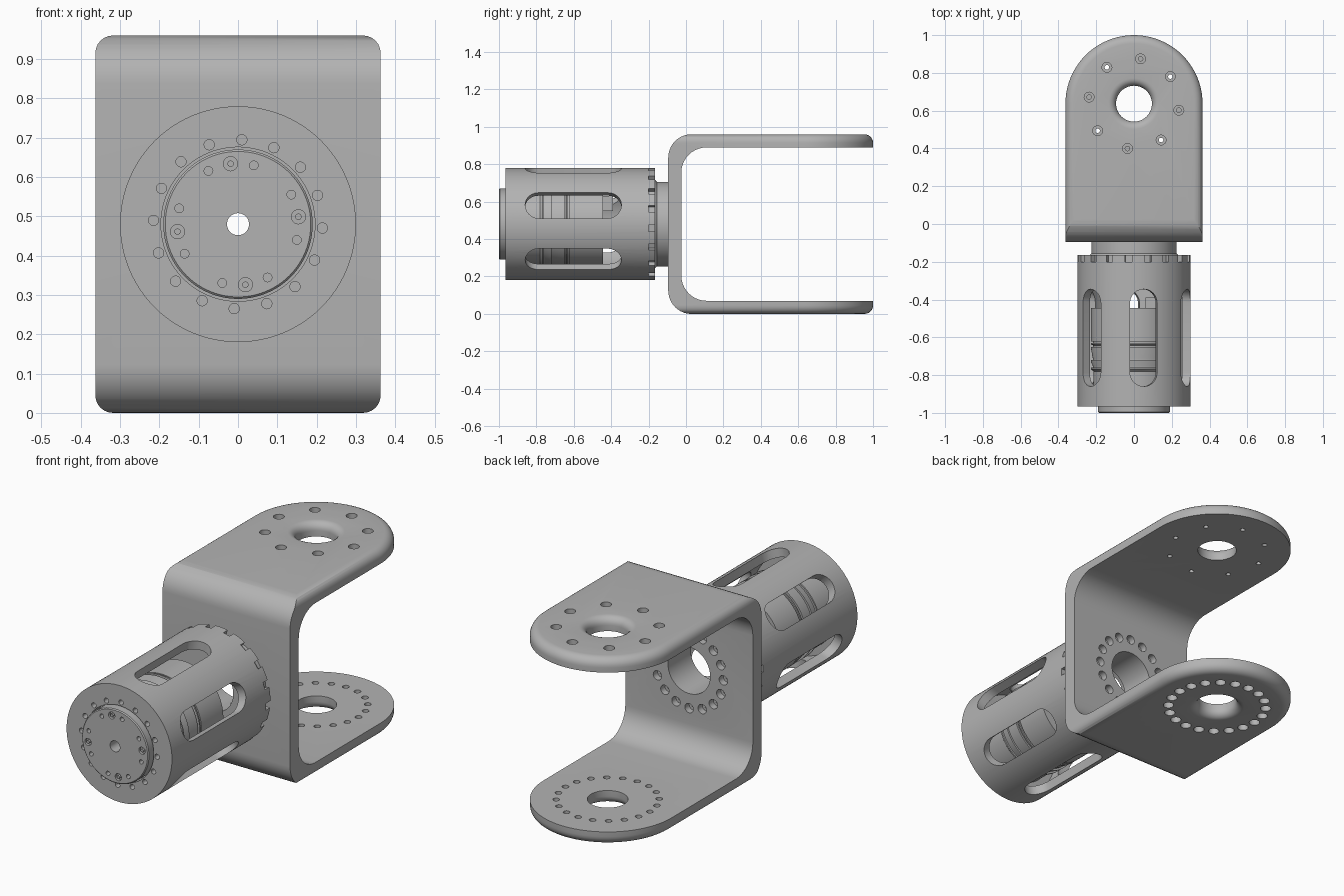
import bpy, bmesh
from math import sin, cos, pi, radians
from mathutils import Matrix, Vector

if "Cube" in bpy.data.objects:
    bpy.data.objects.remove(bpy.data.objects["Cube"])

GREY = bpy.data.materials.new("machined_grey")
GREY.use_nodes = True
GREY.diffuse_color = (0.45, 0.45, 0.45, 1)
GREY.node_tree.nodes["Principled BSDF"].inputs["Base Color"].default_value = GREY.diffuse_color

MID = 0.48        # height of the drum axis
PIVOT = 0.637     # y of the arm pivot
HALF = 0.363      # half width of the bracket
TOP = 0.96


def frame(x_axis, y_axis, z_axis, origin=(0, 0, 0)):
    m = Matrix((x_axis, y_axis, z_axis)).transposed().to_4x4()
    m.translation = Vector(origin)
    return m


def along_y(x=0, z=MID):
    return frame((1, 0, 0), (0, 0, -1), (0, 1, 0), (x, 0, z))


def along_z(x, y):
    return Matrix.Translation((x, y, 0))


def radial(a):
    c, s = cos(a), sin(a)
    return frame((0, 1, 0), (-s, 0, c), (c, 0, s), (0, 0, MID))


def arc(cx, cy, r, start, end, n=10):
    angles = [radians(start + (end - start) * i / n) for i in range(n + 1)]
    return [(cx + r * cos(a), cy + r * sin(a)) for a in angles]


def lathe(bm, profile, matrix, seg=24, closed=False):
    """Spin (radius, height) points; closed profiles make tubes."""
    rings = []
    for r, h in profile:
        n = 1 if r == 0 else seg
        rings.append([bm.verts.new(matrix @ Vector((r * cos(2 * pi * i / seg), r * sin(2 * pi * i / seg), h)))
                      for i in range(n)])
    pairs = list(zip(rings, rings[1:])) + ([(rings[-1], rings[0])] if closed else [])
    for a, b in pairs:
        for i in range(seg):
            j = (i + 1) % seg
            quad = [a[i % len(a)], a[j % len(a)], b[j % len(b)], b[i % len(b)]]
            bm.faces.new(list(dict.fromkeys(quad)))


def rod(bm, r, h0, h1, matrix, seg=24):
    lathe(bm, [(0, h0), (r, h0), (r, h1), (0, h1)], matrix, seg)


def prism(bm, outline, h0, h1, matrix):
    low, high = [[bm.verts.new(matrix @ Vector((x, y, h))) for x, y in outline] for h in (h0, h1)]
    caps = [bm.faces.new(low), bm.faces.new(high)]
    for i in range(len(low)):
        j = (i + 1) % len(low)
        bm.faces.new([low[i], low[j], high[j], high[i]])
    return caps


def finish(name, bm):
    bmesh.ops.recalc_face_normals(bm, faces=bm.faces)
    mesh = bpy.data.meshes.new(name)
    bm.to_mesh(mesh)
    bm.free()
    mesh.materials.append(GREY)
    obj = bpy.data.objects.new(name, mesh)
    bpy.context.collection.objects.link(obj)
    return obj


def combine(obj, bm, operation="DIFFERENCE"):
    cutter = finish("cutter", bm)
    cutter.hide_render = True
    mod = obj.modifiers.new("cut", "BOOLEAN")
    mod.operation, mod.solver, mod.object = operation, "EXACT", cutter
    bpy.context.view_layer.objects.active = obj
    bpy.ops.object.modifier_apply(modifier=mod.name)
    bpy.data.objects.remove(cutter)


def circle(count, r, phase=0):
    angles = [radians(phase) + 2 * pi * i / count for i in range(count)]
    return [(r * cos(a), r * sin(a)) for a in angles]


# Bracket: rounded slab trimmed to a bent U section
bm = bmesh.new()
slab = arc(0, PIVOT, HALF, 0, 180, 40) + [(-HALF, -0.3), (HALF, -0.3)]
caps = prism(bm, slab, 0, TOP, Matrix())
bmesh.ops.recalc_face_normals(bm, faces=bm.faces)
bmesh.ops.bevel(bm, geom=[e for f in caps for e in f.edges], offset=0.045,
                segments=6, profile=0.5, affect="EDGES")
bracket = finish("fork_bracket", bm)

bm = bmesh.new()
gap = 0.0005
section = ([(1.2, -gap)] + arc(0.03, 0.125 - gap, 0.125, 270, 180)
           + arc(0.03, TOP - 0.125 + gap, 0.125, 180, 90) + [(1.2, TOP + gap), (1.2, 0.89)]
           + arc(0.11, 0.755, 0.135, 90, 180) + arc(0.11, 0.205, 0.135, 180, 270) + [(1.2, 0.07)])
prism(bm, section, -0.5, 0.5, frame((0, 1, 0), (0, 0, 1), (1, 0, 0)))
combine(bracket, bm, "INTERSECT")

# Bracket holes: flared pivots, arm bolts, wall bore and wall bolts
bm = bmesh.new()
flare = arc(0.135, TOP - 0.04, 0.04, 180, 90, 6)
pivot = [(0, 0.85), (0.095, 0.85)] + flare + [(0.135, 1), (0, 1)]
lathe(bm, pivot, along_z(0, PIVOT), 48)
lathe(bm, [(r, TOP - h) for r, h in pivot], along_z(0, PIVOT), 48)
for x, y in circle(8, 0.24, 81.7):
    lathe(bm, [(0, 0.85), (0.012, 0.85), (0.012, 0.925), (0.026, 0.925), (0.026, 1), (0, 1)],
          along_z(x, PIVOT + y))
for x, y in circle(20, 0.24):
    lathe(bm, [(0, 0.1), (0.016, 0.1), (0.016, 0.035), (0.026, 0.035), (0.026, -0.1), (0, -0.1)],
          along_z(x, PIVOT + y))
rod(bm, 0.12, -0.2, 0.05, along_y(), 64)
for x, z in circle(16, 0.195):
    lathe(bm, [(0, -0.075), (0.01, -0.075), (0.01, -0.06), (0.024, -0.06), (0.024, 0.05), (0, 0.05)],
          along_y(x, MID + z))
combine(bracket, bm)

# Drum housing with its neck, one hollow turned part
bm = bmesh.new()
lathe(bm, [(0.196, -0.965), (0.3, -0.965), (0.3, -0.165), (0.235, -0.165), (0.226, -0.155),
           (0.226, -0.095), (0.12, -0.095), (0.12, -0.21), (0.255, -0.21), (0.255, -0.91),
           (0.196, -0.91)], along_y(), 96, closed=True)
housing = finish("drum_housing", bm)

# Housing windows, rim notches and front screw holes
bm = bmesh.new()
window = arc(-0.418, 0, 0.073, -90, 90, 12) + arc(-0.787, 0, 0.073, 90, 270, 12)
for i in range(6):
    prism(bm, window, 0.2, 0.35, radial(radians(20 + 60 * i)))
notch = [(-0.2, -0.018), (-0.1, -0.018), (-0.1, 0.018), (-0.2, 0.018)]
for i in range(18):
    prism(bm, notch, 0.272, 0.35, radial(radians(95.7 + 20 * i)))
for x, z in circle(16, 0.215, 87.4):
    rod(bm, 0.013, -1, -0.93, along_y(x, MID + z))
combine(housing, bm)

# Motor core with grooves and a front output disc
bm = bmesh.new()
core = [(0.028, -1), (0.185, -1), (0.19, -0.995), (0.19, -0.905), (0.215, -0.905), (0.215, -0.78)]
for y in (-0.76, -0.72, -0.65, -0.63):
    core += [(0.228, y - 0.008), (0.228, y), (0.218, y), (0.218, y + 0.008)]
core += [(0.228, -0.622), (0.228, -0.445), (0.028, -0.445)]
lathe(bm, core, along_y(), 96, closed=True)
motor = finish("motor_core", bm)

# Output disc holes: four ringed screws, each between two plain holes
bm = bmesh.new()
for x, z in circle(4, 0.155, 7):
    lathe(bm, [(0.008, -1.1), (0.018, -1.1), (0.018, -0.985), (0.008, -0.985)],
          along_y(x, MID + z), closed=True)
for phase in (-15, 29):
    for x, z in circle(4, 0.155, phase):
        rod(bm, 0.011, -1.1, -0.97, along_y(x, MID + z))
combine(motor, bm)

# Small connector behind the motor
bm = bmesh.new()
prism(bm, [(0.06, 0.55), (0.12, 0.55), (0.12, 0.63), (0.06, 0.63)], 0.39, 0.45,
      frame((1, 0, 0), (0, 0, 1), (0, -1, 0)))
connector = finish("motor_connector", bm)

for obj in (bracket, housing, motor, connector):
    bpy.ops.object.select_all(action="DESELECT")
    obj.select_set(True)
    bpy.context.view_layer.objects.active = obj
    bpy.ops.object.shade_smooth_by_angle(angle=radians(30))
